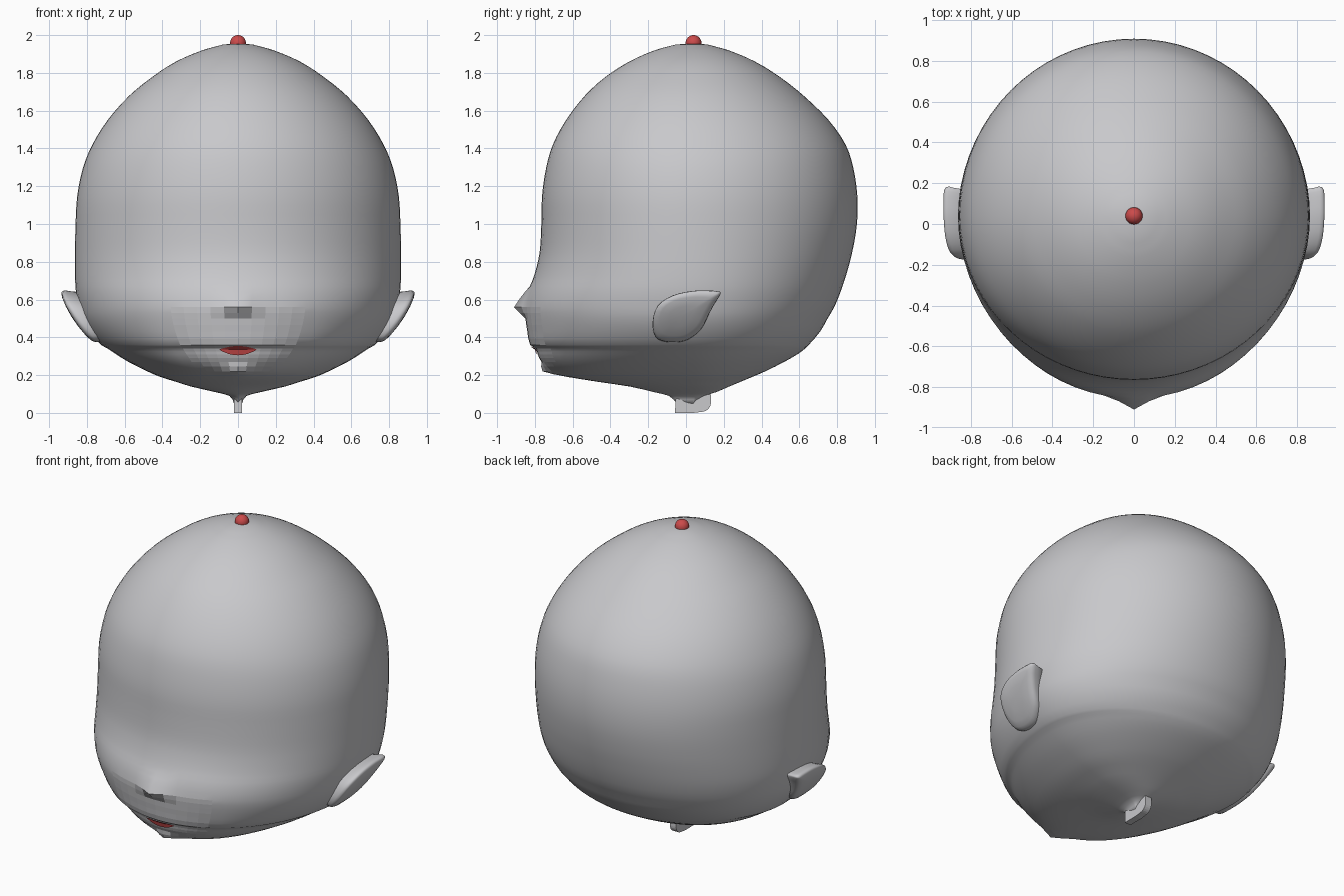
import bpy, bmesh, math
from mathutils import Vector

if "Cube" in bpy.data.objects:
    bpy.data.objects.remove(bpy.data.objects["Cube"])


def material(name, rgb):
    m = bpy.data.materials.new(name)
    m.diffuse_color = (*rgb, 1)
    m.use_nodes = True
    m.node_tree.nodes["Principled BSDF"].inputs["Base Color"].default_value = m.diffuse_color
    return m


GREY = material("soft grey", (0.58, 0.58, 0.60))
RED = material("red", (0.60, 0.07, 0.07))


def make(name, verts, faces, mat, smooth=True):
    me = bpy.data.meshes.new(name)
    me.from_pydata(verts, [], faces)
    bm = bmesh.new()
    bm.from_mesh(me)
    bmesh.ops.recalc_face_normals(bm, faces=bm.faces)
    bm.to_mesh(me)
    bm.free()
    me.materials.append(mat)
    for p in me.polygons:
        p.use_smooth = smooth
    ob = bpy.data.objects.new(name, me)
    bpy.context.collection.objects.link(ob)
    return ob


def loft(rings, start=None, end=None):
    """Skin closed rings, with optional pole points at either end."""
    n = len(rings[0])
    verts = [v for r in rings for v in r]
    faces = [(k * n + i, k * n + (i + 1) % n, (k + 1) * n + (i + 1) % n, (k + 1) * n + i)
             for k in range(len(rings) - 1) for i in range(n)]
    for pole, base in ((start, 0), (end, (len(rings) - 1) * n)):
        if pole is not None:
            verts.append(pole)
            faces += [(base + i, base + (i + 1) % n, len(verts) - 1) for i in range(n)]
    return verts, faces


# Head sections: height, front y, back y, half width
SECTIONS = [
    (0.05, -0.050, 0.04, 0.022), (0.09, -0.09, 0.10, 0.045), (0.11, -0.17, 0.16, 0.12),
    (0.14, -0.30, 0.23, 0.25), (0.165, -0.47, 0.29, 0.33), (0.19, -0.61, 0.35, 0.41),
    (0.22, -0.71, 0.42, 0.48), (0.27, -0.765, 0.52, 0.58), (0.31, -0.785, 0.59, 0.645),
    (0.34, -0.795, 0.63, 0.69), (0.36, -0.825, 0.65, 0.725), (0.43, -0.84, 0.71, 0.785),
    (0.50, -0.85, 0.75, 0.825), (0.56, -0.855, 0.785, 0.843), (0.64, -0.838, 0.818, 0.858),
    (0.73, -0.803, 0.848, 0.863), (0.85, -0.775, 0.88, 0.863), (1.0, -0.766, 0.905, 0.86),
    (1.15, -0.762, 0.907, 0.851), (1.3, -0.74, 0.885, 0.82), (1.42, -0.705, 0.845, 0.771),
    (1.55, -0.635, 0.755, 0.69), (1.68, -0.535, 0.622, 0.575), (1.78, -0.425, 0.495, 0.452),
    (1.86, -0.30, 0.365, 0.328), (1.92, -0.165, 0.225, 0.188), (1.95, -0.055, 0.115, 0.08)]
YC = 0.04


def slope(k, c):
    a, b = SECTIONS[max(k - 1, 0)], SECTIONS[min(k + 1, len(SECTIONS) - 1)]
    return (b[c] - a[c]) / (b[0] - a[0])


def section(z):
    """Smooth interpolation between the head sections."""
    k = max(i for i in range(len(SECTIONS) - 1) if SECTIONS[i][0] <= z + 1e-9)
    a, b = SECTIONS[k], SECTIONS[k + 1]
    h = b[0] - a[0]
    t = (z - a[0]) / h
    return [a[c] * (2 * t**3 - 3 * t * t + 1) + b[c] * (3 * t * t - 2 * t**3)
            + h * slope(k, c) * (t**3 - 2 * t * t + t) + h * slope(k + 1, c) * (t**3 - t * t)
            for c in (1, 2, 3)]


def bump(x, z):
    """Small pointed nose and chin on the centre line."""
    nose = max(0, 1 - ((z - 0.56) / 0.11 if z > 0.56 else (0.56 - z) / 0.06)) * 0.055
    chin = max(0, 1 - abs(z - 0.22) / 0.045) * 0.05
    return (nose + chin) * max(0, 1 - abs(x) / 0.11)


def front_y(x, z):
    f, b, w = section(z)
    return YC + (f - YC) * math.sqrt(max(0, 1 - (x / w) ** 2)) - bump(x, z)


# Head
SEG = 72
levels = []
for a, b in zip(SECTIONS, SECTIONS[1:]):
    steps = 2 if b[0] < 0.65 else 3
    levels += [a[0] + (b[0] - a[0]) * i / steps for i in range(steps)]
levels.append(SECTIONS[-1][0] - 1e-6)
rings = []
for z in levels:
    f, b, w = section(z)
    ring = []
    for i in range(SEG):
        t = math.tau * i / SEG
        x, c = w * math.sin(t), math.cos(t)
        y = YC + (f - YC) * c - bump(x, z) if c > 0 else YC - (b - YC) * c
        ring.append((x, y, z))
    rings.append(ring)
head = make("head", *loft(rings, (0, 0, 0.05), (0, YC, 1.957)), GREY)
# Faceted muzzle
for p in head.data.polygons:
    c = p.center
    if c.y < -0.5 and c.z < 0.57 and (c.x / 0.37) ** 2 + ((c.z - 0.56) / 0.36) ** 2 < 1:
        p.use_smooth = False

# Mouth: thin lens laid over the muzzle
N = 12
verts, faces = [], []
for i in range(N + 1):
    u = 2 * i / N - 1
    x, arch = 0.1 * u, 1 - u * u
    for z in (0.335 + 0.019 * arch, 0.335, 0.335 - 0.03 * arch):
        verts.append((x, front_y(x, z) - 0.008, z))
for i in range(N):
    for j in range(2):
        a = i * 3 + j
        faces.append((a, a + 1, a + 4, a + 3))
make("mouth", verts, faces, RED, False)

# Ears: teardrop outline (y, z) smoothed into a rounded slab leaning outward
OUTLINE = [(0.178, 0.642), (0.11, 0.648), (0.03, 0.645), (-0.07, 0.622), (-0.15, 0.568),
           (-0.177, 0.48), (-0.165, 0.41), (-0.13, 0.382), (-0.06, 0.374), (0.01, 0.388),
           (0.08, 0.443), (0.12, 0.52), (0.15, 0.575), (0.178, 0.62)]
pts = [Vector(p) for p in OUTLINE]
smooth = []
for i, p in enumerate(pts):
    p0, p2, p3 = pts[i - 1], pts[(i + 1) % len(pts)], pts[(i + 2) % len(pts)]
    for t in (0, 1 / 3, 2 / 3):
        smooth.append(p + 0.5 * t * (p2 - p0 + t * (2 * p0 - 5 * p + 4 * p2 - p3
                                                  + t * (3 * (p - p2) + p3 - p0))))
mid = Vector((-0.03, 0.51))


def ear_x(z):
    return 0.755 + 0.88 * (z - 0.374) - 0.95 * (z - 0.374) ** 2


for side, label in ((1, "right"), (-1, "left")):
    rings = []
    for scale, depth in ((0.9, -0.12), (0.97, -0.035), (1.0, -0.012), (0.98, 0.004),
                         (0.92, 0.014), (0.75, 0.021), (0.4, 0.024)):
        ring = []
        for p in smooth:
            q = mid + (p - mid) * scale
            ring.append((side * (ear_x(q.y) + depth), q.x, q.y))
        rings.append(ring)
    x = ear_x(mid.y)
    make("ear_" + label, *loft(rings, (side * (x - 0.12), *mid), (side * (x + 0.025), *mid)), GREY)

# Neck tab: thin plate with one rounded lower corner
prof = [(-0.058, 0.0), (0.04, 0.0)]
prof += [(0.08 + 0.052 * math.sin(t), 0.055 - 0.05 * math.cos(t))
         for t in (math.pi / 2 * i / 6 for i in range(7))]
prof += [(0.132, 0.098), (-0.03, 0.098), (-0.055, 0.07)]
n = len(prof)
verts = [(sx * 0.022, y, z) for sx in (-1, 1) for y, z in prof]
faces = [tuple(range(n)), tuple(range(n, 2 * n))]
faces += [(i, (i + 1) % n, n + (i + 1) % n, n + i) for i in range(n)]
make("neck_tab", verts, faces, GREY, False)

# Top button
bpy.ops.mesh.primitive_uv_sphere_add(segments=24, ring_count=16, radius=0.042,
                                     location=(0, YC, 1.958))
button = bpy.context.object
button.name = "top_button"
button.data.materials.append(RED)
bpy.ops.object.shade_smooth()
